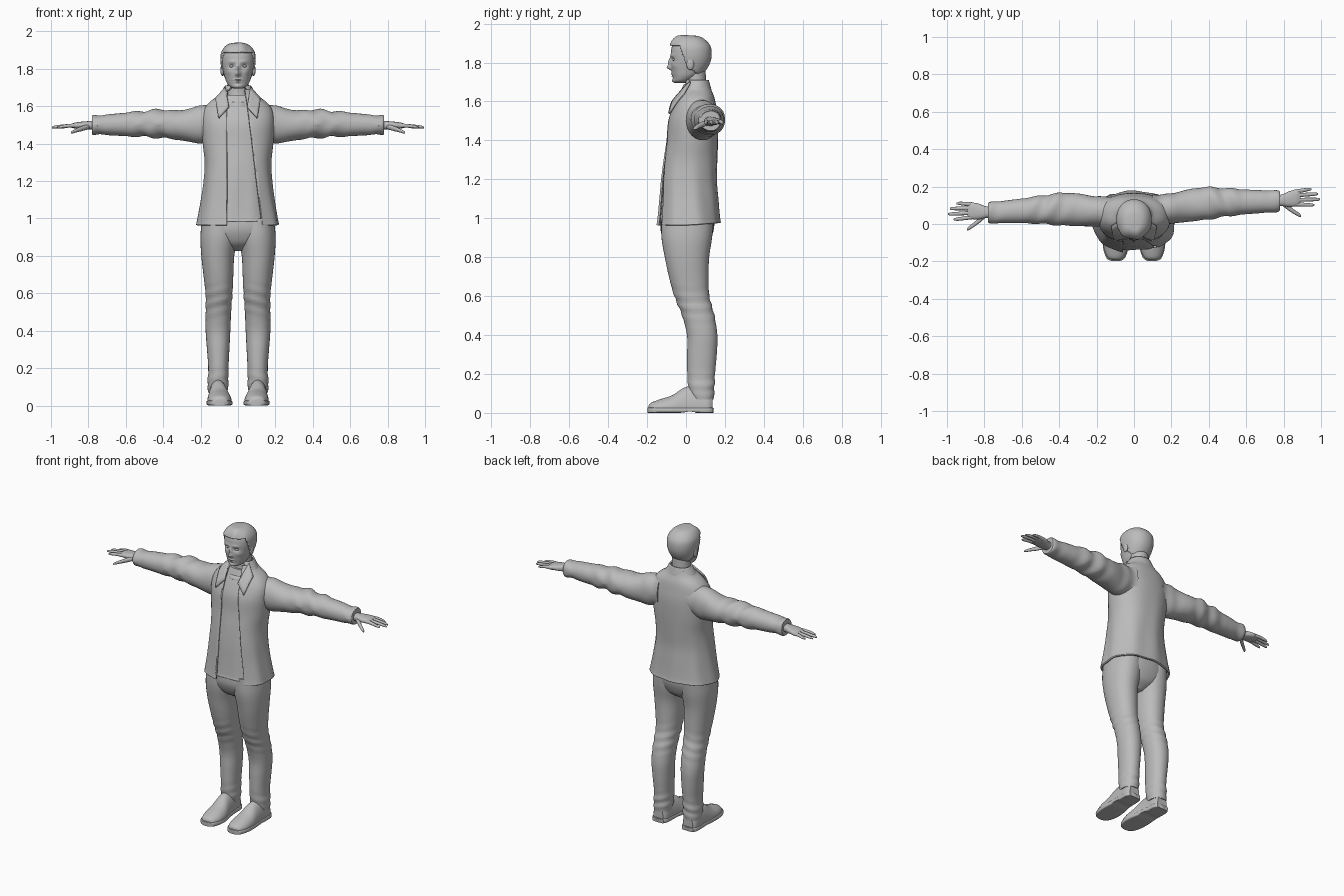
import bpy, bmesh, math
from math import sin, cos, pi, exp
from mathutils import Vector

if "Cube" in bpy.data.objects:
    bpy.data.objects.remove(bpy.data.objects["Cube"])

grey = bpy.data.materials.new("plain grey")
grey.use_nodes = True
grey.diffuse_color = (0.5, 0.5, 0.5, 1)
grey.node_tree.nodes["Principled BSDF"].inputs["Base Color"].default_value = (0.5, 0.5, 0.5, 1)


def finish(name, bm, thickness=0, angle=50):
    """Turn a bmesh into a smooth shaded object."""
    bmesh.ops.recalc_face_normals(bm, faces=bm.faces)
    mesh = bpy.data.meshes.new(name)
    bm.to_mesh(mesh)
    bm.free()
    mesh.materials.append(grey)
    obj = bpy.data.objects.new(name, mesh)
    bpy.context.collection.objects.link(obj)
    bpy.ops.object.select_all(action="DESELECT")
    obj.select_set(True)
    bpy.context.view_layer.objects.active = obj
    bpy.ops.object.shade_smooth_by_angle(angle=math.radians(angle))
    if thickness:
        mod = obj.modifiers.new("thickness", "SOLIDIFY")
        mod.thickness = thickness
        mod.offset = -1
    return obj


def smooth_keys(keys, steps):
    """Catmull-Rom interpolation between profile keys."""
    keys = [Vector(k) for k in keys]
    out = []
    for i in range(len(keys) - 1):
        a, b, c, d = keys[max(i - 1, 0)], keys[i], keys[i + 1], keys[min(i + 2, len(keys) - 1)]
        for s in range(steps):
            t = s / steps
            m, n = (c - a) / 2, (d - b) / 2
            out.append(b + m * t + (3 * (c - b) - 2 * m - n) * t**2 + (2 * (b - c) + m + n) * t**3)
    return out + [keys[-1]]


def loft(keys, axis=2, n=40, steps=5, power=2, warp=None, caps=True):
    """Super-ellipse rings (position, centre u, centre v, radius u, radius v) along an axis."""
    bm = bmesh.new()
    rings = []
    u, v = [i for i in range(3) if i != axis]
    for pos, cu, cv, ru, rv in smooth_keys(keys, steps):
        ring = []
        for k in range(n):
            a = 2 * pi * k / n
            co = Vector()
            co[axis] = pos
            co[u] = cu + ru * math.copysign(abs(cos(a)) ** (2 / power), cos(a))
            co[v] = cv + rv * math.copysign(abs(sin(a)) ** (2 / power), sin(a))
            ring.append(bm.verts.new(warp(co) if warp else co))
        rings.append(ring)
    for r, q in zip(rings, rings[1:]):
        for k in range(n):
            j = (k + 1) % n
            bm.faces.new((r[k], r[j], q[j], q[k]))
    if caps:
        bm.faces.new(rings[0])
        bm.faces.new(rings[-1])
    return bm


def ball(name, centre, size):
    bm = bmesh.new()
    bmesh.ops.create_uvsphere(bm, u_segments=20, v_segments=12, radius=1)
    for v in bm.verts:
        v.co = Vector(a * b for a, b in zip(v.co, size)) + Vector(centre)
    return finish(name, bm)


SIDES = ((1, "left"), (-1, "right"))

# Head, sculpted with soft bumps: (x, z, width, height, push in y)
BUMPS = [(0, 1.80, .010, .022, -.014), (0, 1.774, .013, .011, -.020),
         (.033, 1.815, .015, .010, .011), (.03, 1.838, .022, .007, -.005),
         (0, 1.741, .022, .004, -.007), (0, 1.729, .018, .004, -.006),
         (0, 1.706, .020, .010, -.008), (.05, 1.785, .018, .016, -.005)]


def face(co):
    if co.y < 0.01:
        co.y += sum(d * exp(-((abs(co.x) - x) / w) ** 2 - ((co.z - z) / h) ** 2)
                    for x, z, w, h, d in BUMPS)
    return co


def head_mesh():
    return loft([(1.695, 0, -.025, .022, .032), (1.705, 0, -.02, .044, .044),
                 (1.73, 0, -.002, .062, .066), (1.76, 0, .01, .072, .085),
                 (1.80, 0, .02, .082, .098), (1.84, 0, .024, .088, .102),
                 (1.88, 0, .024, .086, .097), (1.91, 0, .02, .070, .078),
                 (1.928, 0, .016, .046, .052), (1.934, 0, .014, .014, .016)],
                n=96, steps=7, power=2.15, warp=face)


finish("head", head_mesh())


def hairline(y):
    if y < -.03:
        return 1.885
    if y < 0:
        return 1.885 - (y + .03) * 2.8
    return max(1.80 - y, 1.735)


# Hair is a raised shell over the scalp
bm = head_mesh()
bmesh.ops.recalc_face_normals(bm, faces=bm.faces)
low = [f for f in bm.faces if f.calc_center_median().z < hairline(f.calc_center_median().y)]
bmesh.ops.delete(bm, geom=low, context="FACES")
bm.normal_update()
for v in bm.verts:
    quiff = .006 * exp(-((v.co.y + .06) / .04) ** 2) * (1 + .5 * sin(v.co.x * 90))
    v.co += v.normal * (.006 + quiff)
finish("hair", bm, .012)

finish("neck", loft([(1.58, 0, .045, .072, .065), (1.65, 0, .05, .062, .056),
                     (1.70, 0, .05, .058, .053), (1.78, 0, .045, .056, .055)], n=32))
for s, side in SIDES:
    ball(side + "_eye", (s * .033, -.056, 1.815), (.014, .013, .009))
    ear = ball(side + "_ear", (s * .084, .022, 1.793), (.010, .020, .031))

# Jacket with an open front, and the shirt inside it
BODY = [(.965, 0, .012, .220, .165), (1.0, 0, .012, .213, .160), (1.1, 0, .012, .195, .152),
        (1.2, 0, .012, .182, .145), (1.3, 0, .02, .177, .141), (1.4, 0, .03, .188, .135),
        (1.5, 0, .035, .195, .130), (1.57, 0, .043, .188, .113), (1.62, 0, .05, .155, .096),
        (1.66, 0, .05, .100, .080), (1.69, 0, .052, .078, .068)]


def drape(co):
    a = math.atan2(co.y, co.x)
    amount = .005 * max(0, min(1, (1.5 - co.z) / .4))
    co.x *= 1 + amount * 4 * sin(9 * a + co.z * 5)
    co.y *= 1 + amount * 4 * sin(7 * a - co.z * 4)
    if co.y > 0:
        co.z += .02 * max(0, 1.05 - co.z) * co.y * 40
    return co


bm = loft(BODY, n=72, power=2.3, warp=drape, caps=False)
right_edge = (Vector((-.06, 0, 1.6)), Vector((1, 0, 0)))
left_edge = (Vector((.05, 0, 1.6)), Vector((-1, 0, -.13)).normalized())
for co, no in (right_edge, left_edge):
    geom = bm.verts[:] + bm.edges[:] + bm.faces[:]
    bmesh.ops.bisect_plane(bm, geom=geom, plane_co=co, plane_no=no)
gap = [f for f in bm.faces if f.calc_center_median().y < 0 and
       all((f.calc_center_median() - co).dot(no) > 0 for co, no in (right_edge, left_edge))]
bmesh.ops.delete(bm, geom=gap, context="FACES")
finish("jacket", bm, .012)

shirt = [(max(z, .985), x, y, a - .014, b - .013) for z, x, y, a, b in BODY[:-1]]
finish("shirt", loft(shirt, n=56, power=2.3, warp=drape))
finish("shirt_neckline", loft([(1.60, 0, .03, .075, .082), (1.612, 0, .032, .074, .080),
                               (1.622, 0, .035, .068, .074)], n=40))

# Collar: a band behind the neck and two pointed flaps
bm = loft([(1.63, 0, .05, .118, .088), (1.67, 0, .052, .094, .076), (1.71, 0, .055, .070, .062)],
          n=48, caps=False)
front = [f for f in bm.faces if f.calc_center_median().y < .0]
bmesh.ops.delete(bm, geom=front, context="FACES")
finish("collar_band", bm, .01)
for s, side in SIDES:
    bm = bmesh.new()
    corners = [(.068, .02, 1.705), (.05, -.065, 1.60), (.105, -.092, 1.54), (.122, -.005, 1.645)]
    bm.faces.new([bm.verts.new((s * x, y, z)) for x, y, z in corners])
    bmesh.ops.subdivide_edges(bm, edges=bm.edges[:], cuts=4, use_grid_fill=True)
    bm.normal_update()
    for v in bm.verts:
        v.co.y -= .012 * sin(pi * (v.co.z - 1.54) / .165)
    finish(side + "_collar_flap", bm, .012)


# Sleeves and hands
def arm_warp(s, folds=0):
    def warp(co):
        if folds:
            f = folds * sin(co.x * 55 + co.y * 25) * (1 + sin(co.x * 17))
            co.z += f * (1 if co.z > 1.5 else -1)
            co.y += f * .6
        return Vector((s * co.x, co.y + s * co.x * .04, co.z))
    return warp


SLEEVE = [(.10, .075, 1.515, .080, .110), (.2, .075, 1.503, .080, .101), (.3, .088, 1.498, .087, .081),
          (.4, .095, 1.506, .086, .076), (.5, .096, 1.506, .075, .070), (.6, .094, 1.503, .066, .063),
          (.7, .092, 1.501, .060, .055), (.765, .091, 1.500, .056, .051), (.78, .091, 1.500, .050, .045)]
PALM = [(.74, .094, 1.498, .030, .026), (.79, .095, 1.498, .031, .023), (.83, .10, 1.498, .042, .020),
        (.87, .105, 1.497, .044, .016), (.89, .107, 1.495, .036, .010)]
THUMB = [(.795, .078, 1.492, .014, .014), (.83, .050, 1.482, .014, .014),
         (.86, .028, 1.472, .012, .011), (.885, .012, 1.462, .010, .008), (.893, .005, 1.459, .004, .004)]
FINGERS = [("index", .072, .965), ("middle", .095, .995), ("ring", .118, .985), ("little", .139, .95)]
for s, side in SIDES:
    finish(side + "_sleeve", loft(SLEEVE, 0, 40, 7, 2.1, arm_warp(s, .0035)))
    finish(side + "_palm", loft(PALM, 0, 24, 4, 2.4, arm_warp(s)))
    finish(side + "_thumb", loft(THUMB, 0, 14, 3, 2, arm_warp(s)))
    for finger, y, tip in FINGERS:
        spread = (y - .105) * .25
        keys = [(.855, y, 1.496, .011, .012), (.90, y + spread * .5, 1.496, .0105, .010),
                (tip - .02, y + spread, 1.49, .009, .008), (tip, y + spread, 1.486, .004, .004)]
        finish(f"{side}_{finger}_finger", loft(keys, 0, 14, 3, 2, arm_warp(s)))

# Trousers
finish("trouser_seat", loft([(.825, 0, .01, .03, .05), (.86, 0, .008, .11, .10), (.90, 0, .006, .175, .124),
                             (.95, 0, .006, .196, .138), (1.02, 0, .01, .19, .138)], power=2.3))
LEG = [(.07, .108, .086, .052, .056), (.12, .107, .080, .056, .066), (.2, .105, .078, .054, .071),
       (.3, .106, .082, .060, .076), (.4, .107, .083, .066, .078), (.5, .105, .063, .068, .083),
       (.6, .102, .030, .072, .090), (.7, .105, .014, .080, .102), (.8, .108, .005, .088, .114),
       (.9, .102, .004, .099, .130), (1.0, .097, .008, .095, .135)]


def leg_warp(s):
    def warp(co):
        knee = exp(-((co.z - .55) / .07) ** 2) + exp(-((co.z - .14) / .05) ** 2)
        f = 1 + .035 * knee * sin(co.z * 110 + co.x * 30)
        return Vector((s * (.105 + (co.x - .105) * f), .05 + (co.y - .05) * f, co.z))
    return warp


# Shoes: upper and sole both run from toe to heel
UPPER = [(-.192, .098, .025, .018, .012), (-.178, .098, .025, .044, .028), (-.13, .098, .025, .062, .046),
         (-.07, .100, .025, .064, .066), (-.01, .104, .025, .056, .104), (.05, .107, .025, .052, .115),
         (.11, .108, .025, .050, .10), (.135, .108, .025, .036, .085)]
for s, side in SIDES:
    finish(side + "_trouser_leg", loft(LEG, 2, 40, 7, 2.15, leg_warp(s)))
    finish(side + "_shoe_upper", loft(UPPER, 1, 32, 5, 2, lambda c: Vector((s * c.x, c.y, max(c.z, .018)))))
    sole = [(y * 1.03, x, .014, w + .004, .014) for y, x, z, w, h in UPPER]
    arch = lambda c: Vector((s * c.x, c.y, max(c.z, .007 * exp(-((c.y - .02) / .03) ** 2))))
    finish(side + "_shoe_sole", loft(sole, 1, 32, 5, 6, arch), angle=35)
    heel = [(0, .108, .095, .046, .045), (.025, .108, .095, .049, .048)]
    finish(side + "_heel", loft([(z, s * x, y, a, b) for z, x, y, a, b in heel], 2, 28, 2, 2.5), angle=35)
